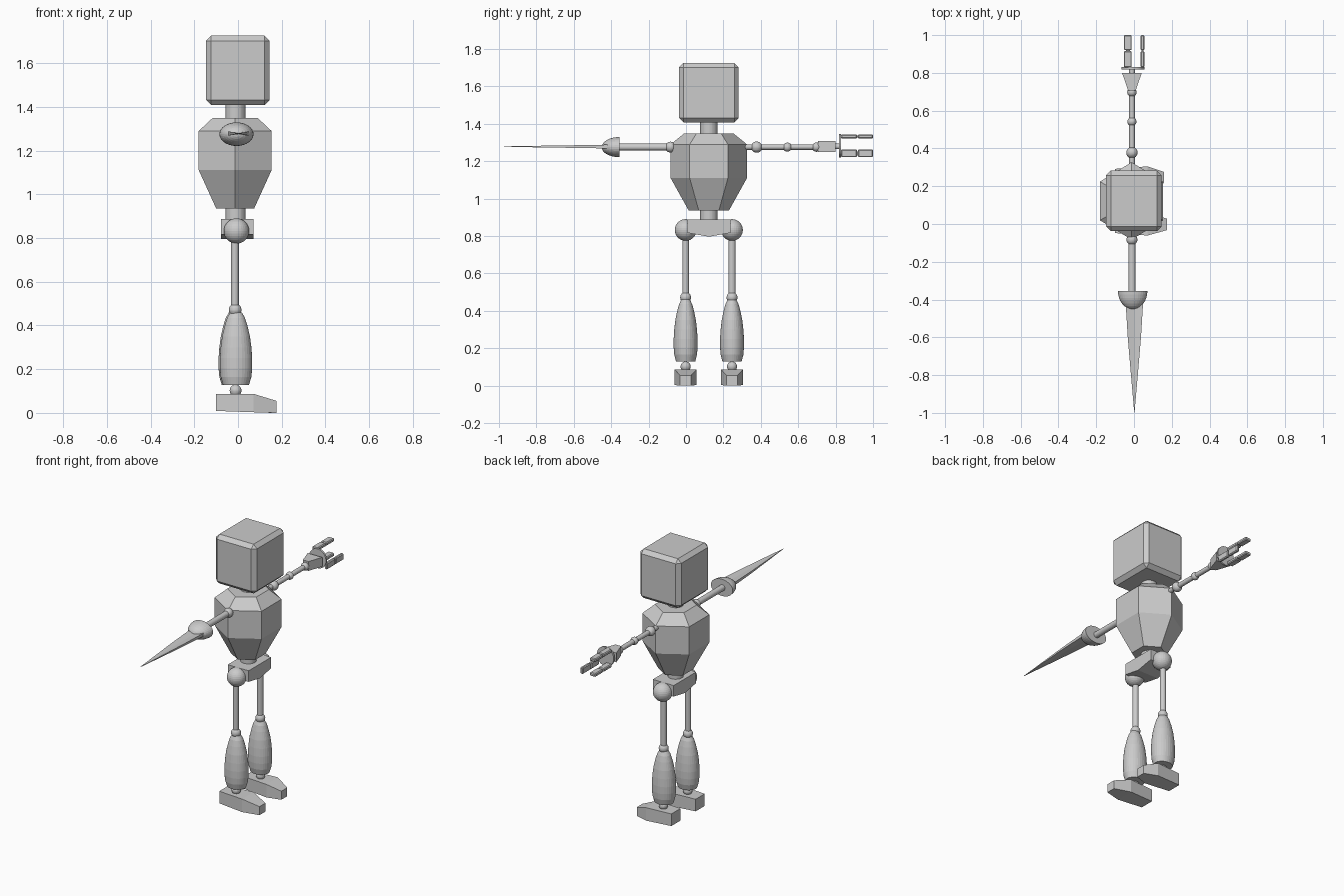
import bpy, bmesh, math
from mathutils import Vector, Matrix

old = bpy.data.objects.get("Cube")
if old:
    bpy.data.objects.remove(old, do_unlink=True)

grey = bpy.data.materials.new("light grey")
grey.use_nodes = True
COLOUR = (0.6, 0.6, 0.6, 1)
grey.diffuse_color = COLOUR
grey.node_tree.nodes["Principled BSDF"].inputs["Base Color"].default_value = COLOUR

AX, CY, ARM_Z = -0.011, 0.122, 1.275   # body axis, body centre, arm height


def finish(name, bm, bevel=0):
    bmesh.ops.recalc_face_normals(bm, faces=bm.faces)
    mesh = bpy.data.meshes.new(name)
    bm.to_mesh(mesh)
    bm.free()
    mesh.materials.append(grey)
    obj = bpy.data.objects.new(name, mesh)
    bpy.context.collection.objects.link(obj)
    if bevel:
        mod = obj.modifiers.new("bevel", "BEVEL")
        mod.width, mod.segments = bevel, 1
    return obj


def box(name, centre, size, bevel=0):
    bm = bmesh.new()
    bmesh.ops.create_cube(bm, size=1)
    bmesh.ops.transform(bm, verts=bm.verts,
                        matrix=Matrix.Translation(centre) @ Matrix.Diagonal((*size, 1)))
    return finish(name, bm, bevel)


def ball(name, centre, radius):
    bm = bmesh.new()
    bmesh.ops.create_uvsphere(bm, u_segments=32, v_segments=16, radius=radius)
    bmesh.ops.translate(bm, verts=bm.verts, vec=centre)
    return finish(name, bm)


def loft(name, rings):
    """Join equal rings of points into a closed solid."""
    bm = bmesh.new()
    loops = [[bm.verts.new(p) for p in ring] for ring in rings]
    n = len(loops[0])
    for a, b in zip(loops, loops[1:]):
        for i in range(n):
            j = (i + 1) % n
            bm.faces.new((a[i], a[j], b[j], b[i]))
    bm.faces.new(loops[0][::-1])
    bm.faces.new(loops[-1])
    return finish(name, bm)


def ring(centre, ru, rv, n, along="z"):
    """Ellipse of n points across the z or y axis."""
    pts = []
    for i in range(n):
        a = math.tau * i / n
        u, v = ru * math.cos(a), rv * math.sin(a)
        pts.append(Vector(centre) + Vector((u, v, 0) if along == "z" else (u, 0, v)))
    return pts


def rod(name, start, end, radius, along="z"):
    return loft(name, [ring(p, radius, radius, 32, along) for p in (start, end)])


# Head, neck and waist
box("head", (-0.001, CY, 1.567), (0.292, 0.32, 0.318), 0.024)
rod("neck", (AX, CY, 1.34), (AX, CY, 1.42), 0.046)
rod("waist", (AX, CY, 0.87), (AX, CY, 0.95), 0.046)

# Six-sided torso with a flat chest and ridges under the arms
torso = []
for z, hx, hy in ((0.935, 0.087, 0.107), (1.111, 0.167, 0.205),
                  (1.289, 0.167, 0.205), (1.349, 0.103, 0.131)):
    plan = ((1, -0.5), (1, 0.5), (0, 1), (-1, 0.5), (-1, -0.5), (0, -1))
    torso.append([(-0.013 + u * hx, CY + v * hy, z) for u, v in plan])
loft("torso", torso)

# Pelvis with a V-shaped underside
section = ((-0.115, 0.888), (-0.115, 0.817), (0, 0.796), (0.115, 0.817), (0.115, 0.888))
loft("pelvis", [[(x, CY + y, z) for y, z in section] for x in (-0.078, 0.071)])

# Legs
shin_profile = ((0.128, 0.8), (0.165, 0.95), (0.205, 1), (0.25, 1), (0.30, 0.95),
                (0.35, 0.86), (0.40, 0.70), (0.435, 0.55), (0.46, 0.36))
for side, s, toe in (("right", -1, 0.176), ("left", 1, 0.158)):
    y = CY + s * 0.124
    shift = -0.012 - s * 0.003
    ball(side + "_hip", (-0.007, y, 0.832), 0.058)
    rod(side + "_thigh", (-0.014, y, 0.47), (-0.014, y, 0.82), 0.018)
    ball(side + "_knee", (-0.013, y, 0.471), 0.029)
    loft(side + "_shin", [ring((shift, y, z), 0.074 * k, 0.064 * k, 32)
                          for z, k in shin_profile])
    ball(side + "_ankle", (AX, y, 0.102), 0.027)
    # Foot: narrow heel, wide ball, tapered sloping toe
    loft(side + "_foot", [
        [(x, y - w, low), (x, y + w, low), (x, y + w, top), (x, y - w, top)]
        for x, w, low, top in ((-0.1, 0.046, 0.009, 0.087),
                               (0.071, 0.059, 0.003, 0.087),
                               (toe, 0.03, 0, 0.055))])

# Right arm with a domed guard and a blade
ball("right_shoulder", (AX, -0.083, ARM_Z), 0.029)
rod("right_arm", (AX, -0.37, ARM_Z), (AX, -0.06, ARM_Z), 0.019, "y")
dome = []
for i in range(9):
    a = math.radians(88) * i / 8
    k = math.cos(a)
    dome.append(ring((-0.007, -0.355 - 0.096 * math.sin(a), ARM_Z),
                     0.078 * k, 0.054 * k, 32, "y"))
loft("blade_guard", dome)
blade = []
for y, w, t in ((-0.42, 0.046, 0.01), (-0.6, 0.035, 0.007),
                (-0.8, 0.018, 0.004), (-1, 0.0006, 0.0005)):
    x, z = 0.002, ARM_Z + 0.003
    blade.append([(x - w, y, z - t), (x, y, z - t / 3), (x + w, y, z - t),
                  (x + w, y, z + t), (x, y, z + t / 3), (x - w, y, z + t)])
loft("blade", blade)

# Left arm with its joints
for name, y, r in (("left_shoulder", 0.378, 0.03), ("left_elbow", 0.542, 0.024),
                   ("left_wrist", 0.698, 0.025)):
    ball(name, (AX, y, ARM_Z), r)
rod("left_arm", (AX, 0.29, ARM_Z), (AX, 0.71, ARM_Z), 0.015, "y")

# Hand: flared palm, plate and three jointed fingers
loft("palm", [[(AX + u * w, y, 1.279 + v * 0.03)
               for u, v in ((-1, -1), (1, -1), (1, 1), (-1, 1))]
              for y, w in ((0.706, 0.02), (0.8, 0.052))])
rod("hand_joint", (AX, 0.79, 1.279), (AX, 0.83, 1.279), 0.015, "y")
loft("finger_plate", [ring((-0.005, y, 1.282), 0.06, 0.062, 32, "y")
                      for y in (0.818, 0.83)])
for name, x, z, w, h in (("upper_finger", -0.033, 1.332, 0.042, 0.022),
                         ("lower_finger", -0.033, 1.237, 0.042, 0.022),
                         ("thumb", 0.045, 1.242, 0.02, 0.042)):
    box(name + "_base", (x, 0.872, z), (w, 0.086, h), 0.005)
    box(name + "_hinge", (x, 0.917, z), (w * 0.5, 0.02, h * 0.5))
    box(name + "_tip", (x, 0.96, z), (w, 0.08, h), 0.005)
